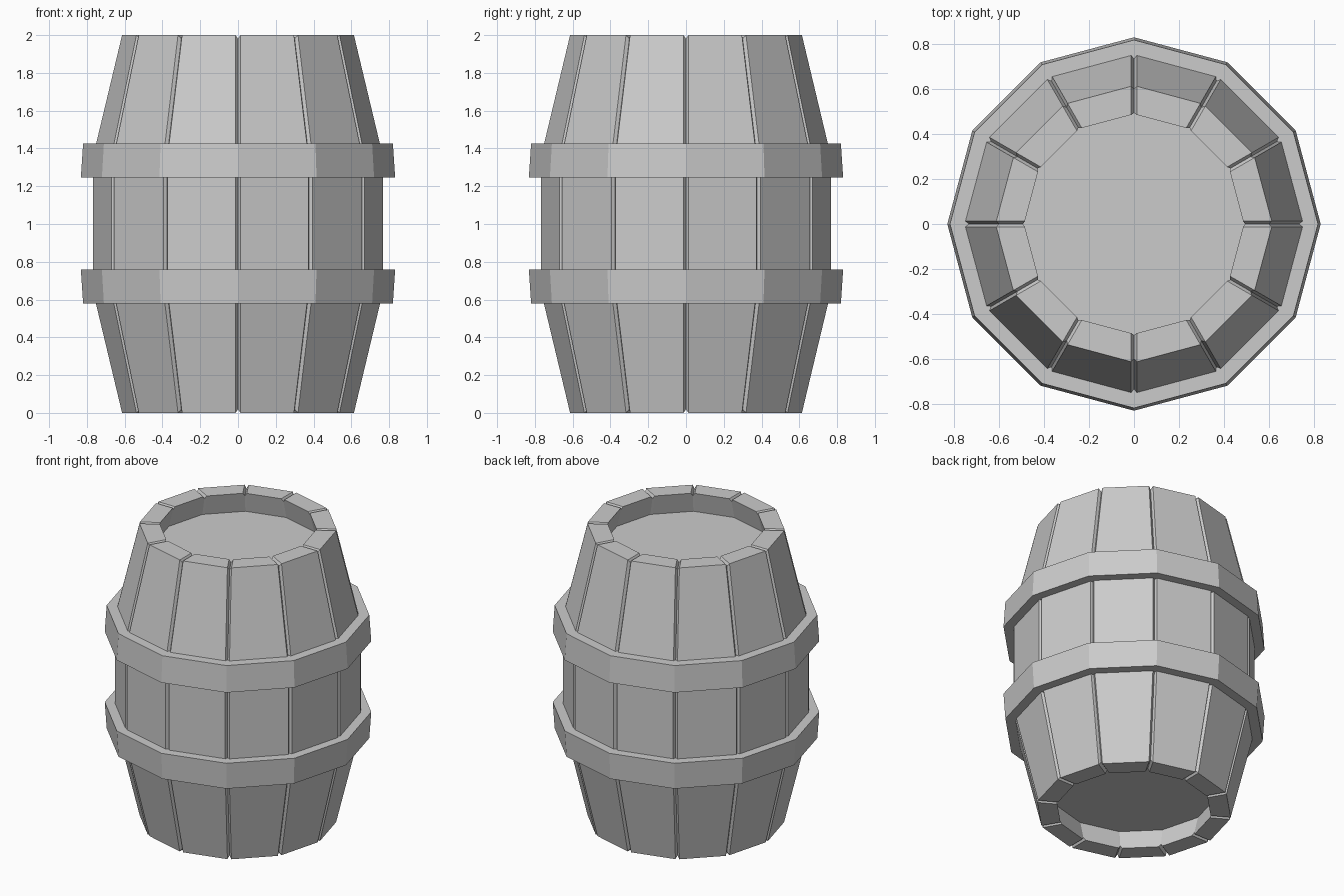
import bpy, bmesh
from math import cos, sin, tau
from mathutils import Vector

if "Cube" in bpy.data.objects:
    bpy.data.objects.remove(bpy.data.objects["Cube"])

SIDES = 12
GROOVE = 0.013  # half width of the gap between staves

grey = bpy.data.materials.new("plain_grey")
grey.use_nodes = True
grey.diffuse_color = (0.6, 0.6, 0.6, 1)
shader = grey.node_tree.nodes["Principled BSDF"]
shader.inputs["Base Color"].default_value = (0.6, 0.6, 0.6, 1)
shader.inputs["Roughness"].default_value = 0.8


def corner(i, r, z):
    a = tau * i / SIDES
    return Vector((r * cos(a), r * sin(a), z))


def plain_ring(r, z):
    return [corner(i, r, z) for i in range(SIDES)]


def grooved_ring(r, z, groove_r, groove_z):
    """Corner points split into stave edge, groove bottom, stave edge."""
    ring = []
    for i in range(SIDES):
        c = corner(i, r, z)
        before = (corner(i - 1, r, z) - c).normalized() * GROOVE
        after = (corner(i + 1, r, z) - c).normalized() * GROOVE
        ring += [c + before, corner(i, groove_r, groove_z), c + after]
    return ring


def loft(name, rings, closed):
    """Skin a list of rings, either as a closed tube wall or with end caps."""
    bm = bmesh.new()
    rows = [[bm.verts.new(p) for p in ring] for ring in rings]
    n = len(rows[0])
    pairs = list(zip(rows, rows[1:]))
    if closed:
        pairs.append((rows[-1], rows[0]))
    else:
        bm.faces.new(rows[0])
        bm.faces.new(rows[-1])
    for a, b in pairs:
        for i in range(n):
            j = (i + 1) % n
            bm.faces.new((a[i], a[j], b[j], b[i]))
    bmesh.ops.recalc_face_normals(bm, faces=bm.faces)
    mesh = bpy.data.meshes.new(name)
    bm.to_mesh(mesh)
    bm.free()
    mesh.materials.append(grey)
    obj = bpy.data.objects.new(name, mesh)
    bpy.context.collection.objects.link(obj)
    return obj


# Staves: lower half of the wall section, then the same mirrored upwards
lower = [
    (0.645, 0.64, 0.645, 0.64),   # inner belly
    (0.49, 0, 0.495, 0.02),       # inner rim
    (0.617, 0, 0.60, 0.02),       # outer rim
    (0.77, 0.64, 0.75, 0.64),     # outer belly
]
upper = [(r, 2 - z, gr, 2 - gz) for r, z, gr, gz in reversed(lower)]
loft("staves", [grooved_ring(*p) for p in lower + upper], closed=True)

# Recessed heads
for name, z in (("bottom_head", 0.14), ("top_head", 1.80)):
    loft(name, [plain_ring(0.56, z), plain_ring(0.56, z + 0.06)], closed=False)

# Hoops, slightly wider towards the belly
for name, z, low_r, high_r in (("lower_hoop", 0.58, 0.82, 0.832),
                               ("upper_hoop", 1.245, 0.832, 0.82)):
    top = z + 0.18
    loft(name, [plain_ring(0.71, z), plain_ring(low_r, z),
                plain_ring(high_r, top), plain_ring(0.71, top)], closed=True)
